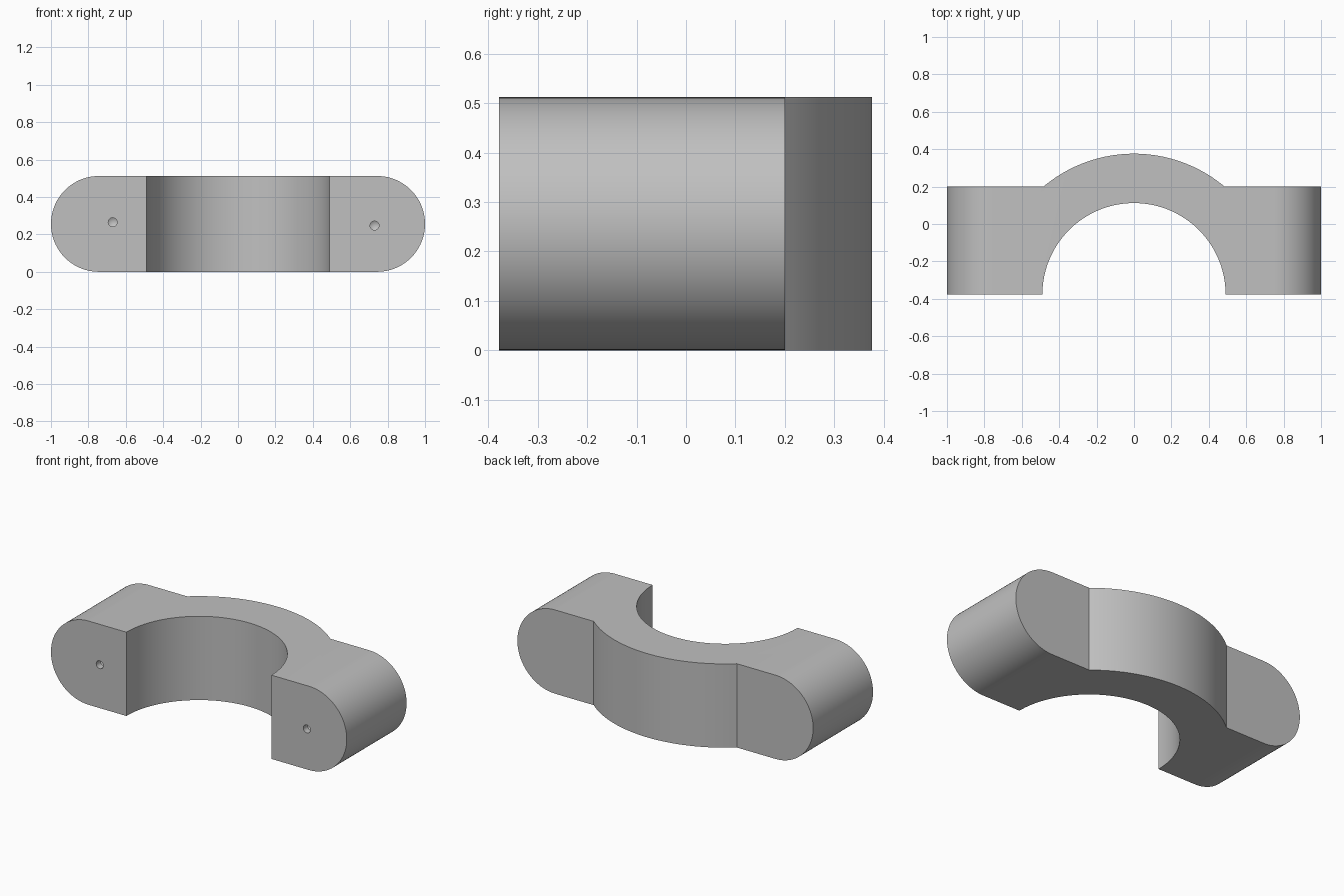
import bpy, bmesh
from math import sin, cos, pi, asin, radians
from mathutils import Matrix, Vector

cube = bpy.data.objects.get("Cube")
if cube:
    bpy.data.objects.remove(cube, do_unlink=True)

HEIGHT = 0.512
BACK, FRONT, SHOULDER = 0.378, -0.378, 0.2
OUTER_R, INNER_R = 0.754, 0.49
CAP_R = HEIGHT / 2

grey = bpy.data.materials.new("light_grey")
grey.use_nodes = True
colour = (0.53, 0.53, 0.53, 1)
grey.diffuse_color = colour
grey.node_tree.nodes["Principled BSDF"].inputs["Base Color"].default_value = colour


def arc(cx, cy, r, start, end, steps):
    angles = [start + (end - start) * i / steps for i in range(steps + 1)]
    return [(cx + r * cos(a), cy + r * sin(a)) for a in angles]


def prism(name, outline, place, depth):
    """Extrude a 2D outline, mapped to 3D by place, along depth."""
    bm = bmesh.new()
    face = bm.faces.new([bm.verts.new(place(*p)) for p in outline])
    grown = bmesh.ops.extrude_face_region(bm, geom=[face])["geom"]
    bmesh.ops.translate(bm, vec=depth,
                        verts=[v for v in grown if isinstance(v, bmesh.types.BMVert)])
    return finish(name, bm)


def finish(name, bm):
    bmesh.ops.recalc_face_normals(bm, faces=bm.faces)
    mesh = bpy.data.meshes.new(name)
    bm.to_mesh(mesh)
    bm.free()
    mesh.materials.append(grey)
    obj = bpy.data.objects.new(name, mesh)
    bpy.context.collection.objects.link(obj)
    return obj


def combine(target, tool, operation):
    mod = target.modifiers.new(operation.title(), "BOOLEAN")
    mod.operation, mod.object, mod.solver = operation, tool, "EXACT"
    bpy.context.view_layer.objects.active = target
    bpy.ops.object.modifier_apply(modifier=mod.name)
    bpy.data.objects.remove(tool, do_unlink=True)


# Clamp outline from above: arched back, square shoulders, half-round opening
spread = asin((SHOULDER - FRONT) / OUTER_R)
outline = arc(0, FRONT, OUTER_R, spread, pi - spread, 40)
outline += [(-1.1, SHOULDER), (-1.1, FRONT)]
outline += arc(0, FRONT, INNER_R, pi, 0, 64)
outline += [(1.1, FRONT), (1.1, SHOULDER)]
clamp = prism("clamp_half", outline, lambda x, y: (x, y, 0), Vector((0, 0, HEIGHT)))

# Rounded ends: keep only what lies inside a stadium seen from the front
stadium = arc(1 - CAP_R, CAP_R, CAP_R, -pi / 2, pi / 2, 48)
stadium += arc(CAP_R - 1, CAP_R, CAP_R, pi / 2, 3 * pi / 2, 48)
ends = prism("end_rounding", stadium, lambda x, z: (x, -0.6, z), Vector((0, 1.2, 0)))
combine(clamp, ends, "INTERSECT")

# Small drilled pilot holes with pointed bottoms in the front faces
for x, z in ((-0.67, 0.265), (0.73, 0.247)):
    bm = bmesh.new()
    bmesh.ops.create_cone(bm, segments=24, radius1=0.024, radius2=0.024, depth=0.08,
                          cap_ends=True)
    tip = bmesh.ops.poke(bm, faces=[f for f in bm.faces if f.normal.z > 0.9])["verts"]
    tip[0].co.z += 0.015
    bm.transform(Matrix.Translation((x, FRONT, z)) @ Matrix.Rotation(-pi / 2, 4, "X"))
    combine(clamp, finish("pilot_hole", bm), "DIFFERENCE")

clamp.select_set(True)
bpy.context.view_layer.objects.active = clamp
bpy.ops.object.shade_smooth_by_angle(angle=radians(25))
